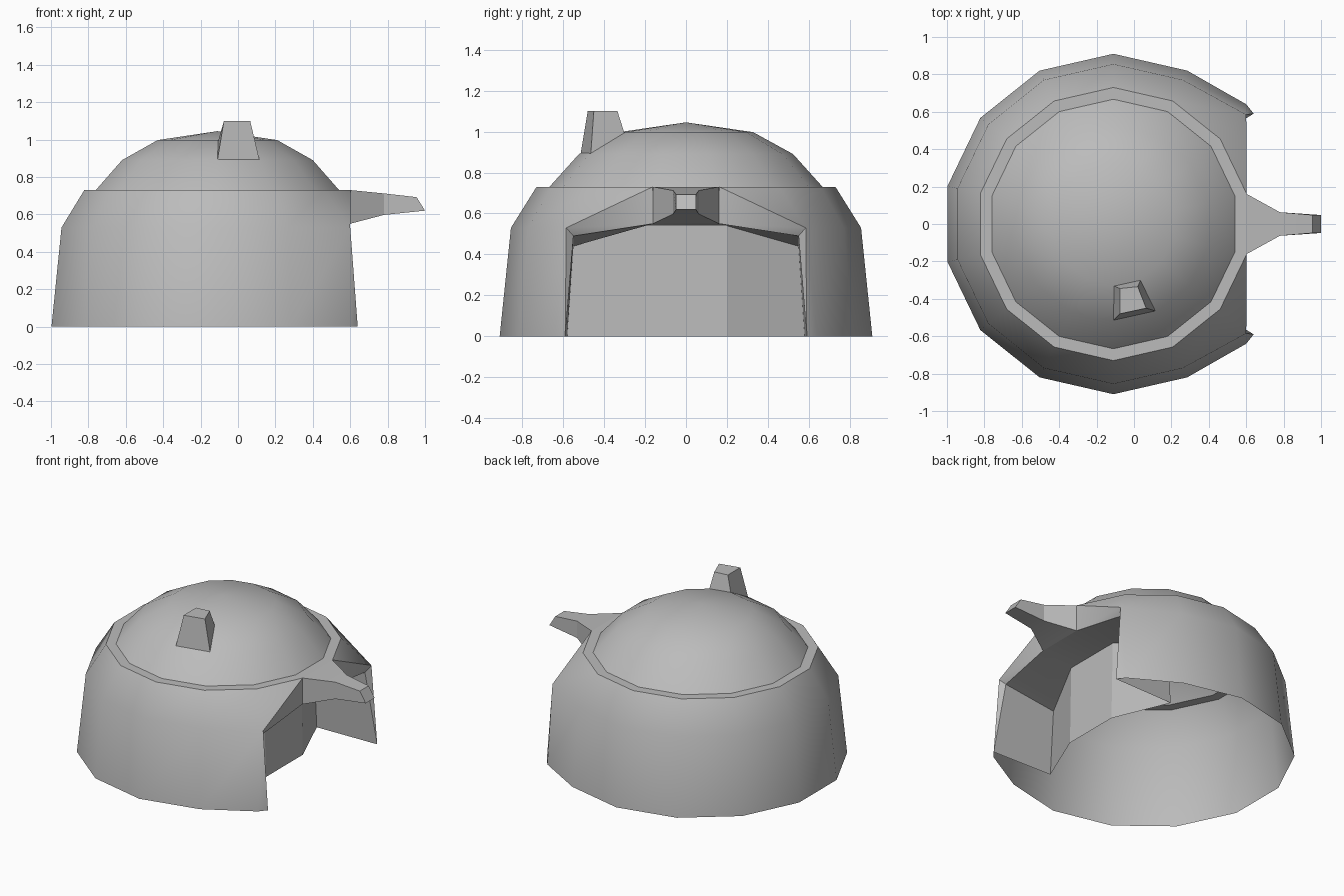
import bpy, bmesh, math
from mathutils import Vector

cube = bpy.data.objects.get("Cube")
if cube:
    bpy.data.objects.remove(cube, do_unlink=True)

grey = bpy.data.materials.new("plain grey")
grey.use_nodes = True
colour = (0.5, 0.5, 0.5, 1)
grey.diffuse_color = colour
grey.node_tree.nodes["Principled BSDF"].inputs["Base Color"].default_value = colour

SIDES = 14
CENTRE = -0.11


def rim(radius, z):
    """Ring of corner points; the first and last straddle +x."""
    turn = math.tau / SIDES
    return [Vector((CENTRE + radius * math.cos((i + 0.5) * turn),
                    radius * math.sin((i + 0.5) * turn), z)) for i in range(SIDES)]


def build(name, faces, smooth=35):
    """Make an object from lists of face corners and weld shared corners."""
    bm = bmesh.new()
    for corners in faces:
        bm.faces.new([bm.verts.new(c) for c in corners])
    bmesh.ops.remove_doubles(bm, verts=bm.verts, dist=0.002)
    bmesh.ops.recalc_face_normals(bm, faces=bm.faces)
    mesh = bpy.data.meshes.new(name)
    bm.to_mesh(mesh)
    bm.free()
    mesh.materials.append(grey)
    obj = bpy.data.objects.new(name, mesh)
    bpy.context.collection.objects.link(obj)
    bpy.ops.object.select_all(action="DESELECT")
    obj.select_set(True)
    bpy.context.view_layer.objects.active = obj
    bpy.ops.object.shade_smooth_by_angle(angle=math.radians(smooth))
    return obj


def both_sides(faces):
    flip = [[(x, -y, z) for x, y, z in reversed(f)] for f in faces]
    return faces + flip


def band(low, high, first=0, last=SIDES):
    return [[low[i], low[(i + 1) % SIDES], high[(i + 1) % SIDES], high[i]]
            for i in range(first, last)]


# Skirt: two bands around the back, with the ends pulled forward
base, waist, top = rim(0.91, 0), rim(0.855, 0.53), rim(0.73, 0.73)
for i, side in ((1, 1), (SIDES - 2, -1)):
    base[i] = Vector((0.6, side * 0.64, 0))
    waist[i] = Vector((0.6, side * 0.585, 0.53))
skirt = band(base, waist, 1, SIDES - 2) + band(waist, top, 1, SIDES - 2)

# Brow over the opening and the bevelled wall ends
toe, heel, knee = (0.64, 0.59, 0), (0.19, 0.58, 0), (0.35, 0.2, 0)
corner, lip = tuple(waist[1]), (0.575, 0.55, 0.49)
brow_top, brow_low = tuple(top[0]), (0.6, 0.162, 0.55)
heel_top, knee_top = (0.19, 0.55, 0.44), (0.34, 0.2, 0.54)
skirt += both_sides([
    [corner, brow_top, tuple(top[1])],
    [corner, brow_low, brow_top],
    [corner, lip, brow_low],
    [tuple(base[1]), toe, corner],
    [toe, lip, corner],
])
build("skirt", skirt)


# Recess: side walls, rounded back wall and sloping ceiling
def mirror(p):
    return (p[0], -p[1], p[2])


recess = both_sides([
    [toe, heel, heel_top, lip],
    [heel, knee, knee_top, heel_top],
    [lip, heel_top, knee_top, brow_low],
])
recess += [[knee, mirror(knee), mirror(knee_top), knee_top],
           [knee_top, mirror(knee_top), mirror(brow_low), brow_low]]
build("recess", recess, 20)

# Dome with its flat ledge
levels = [top, rim(0.667, 0.73), rim(0.523, 0.89), rim(0.328, 0.997)]
dome = []
for low, high in zip(levels, levels[1:]):
    dome += band(low, high)
apex = Vector((CENTRE, 0, 1.045))
dome += [[levels[-1][i], levels[-1][(i + 1) % SIDES], apex] for i in range(SIDES)]
build("dome", dome)


# Spout: tapering square sections running forward
def section(x_low, x_high, half, low, high):
    return [(x_low, -half, low), (x_low, half, low),
            (x_high, half, high), (x_high, -half, high)]


sections = [section(0.6, 0.6, 0.162, 0.55, 0.73),
            section(0.78, 0.78, 0.063, 0.597, 0.712),
            section(1.0, 0.955, 0.048, 0.62, 0.692)]
spout = [sections[-1]]
for a, b in zip(sections, sections[1:]):
    spout += [[a[k], a[(k + 1) % 4], b[(k + 1) % 4], b[k]] for k in range(4)]
build("spout", spout, 20)

# Knob: leaning tapered block on the front of the dome
foot = [(-0.11, -0.515, 0.89), (0.115, -0.465, 0.89),
        (0.035, -0.30, 0.99), (-0.11, -0.33, 0.98)]
head = [(-0.075, -0.48, 1.1), (0.065, -0.45, 1.1),
        (0.02, -0.335, 1.1), (-0.075, -0.345, 1.1)]
knob = [head, foot[::-1]]
knob += [[foot[k], foot[(k + 1) % 4], head[(k + 1) % 4], head[k]] for k in range(4)]
build("knob", knob, 20)
